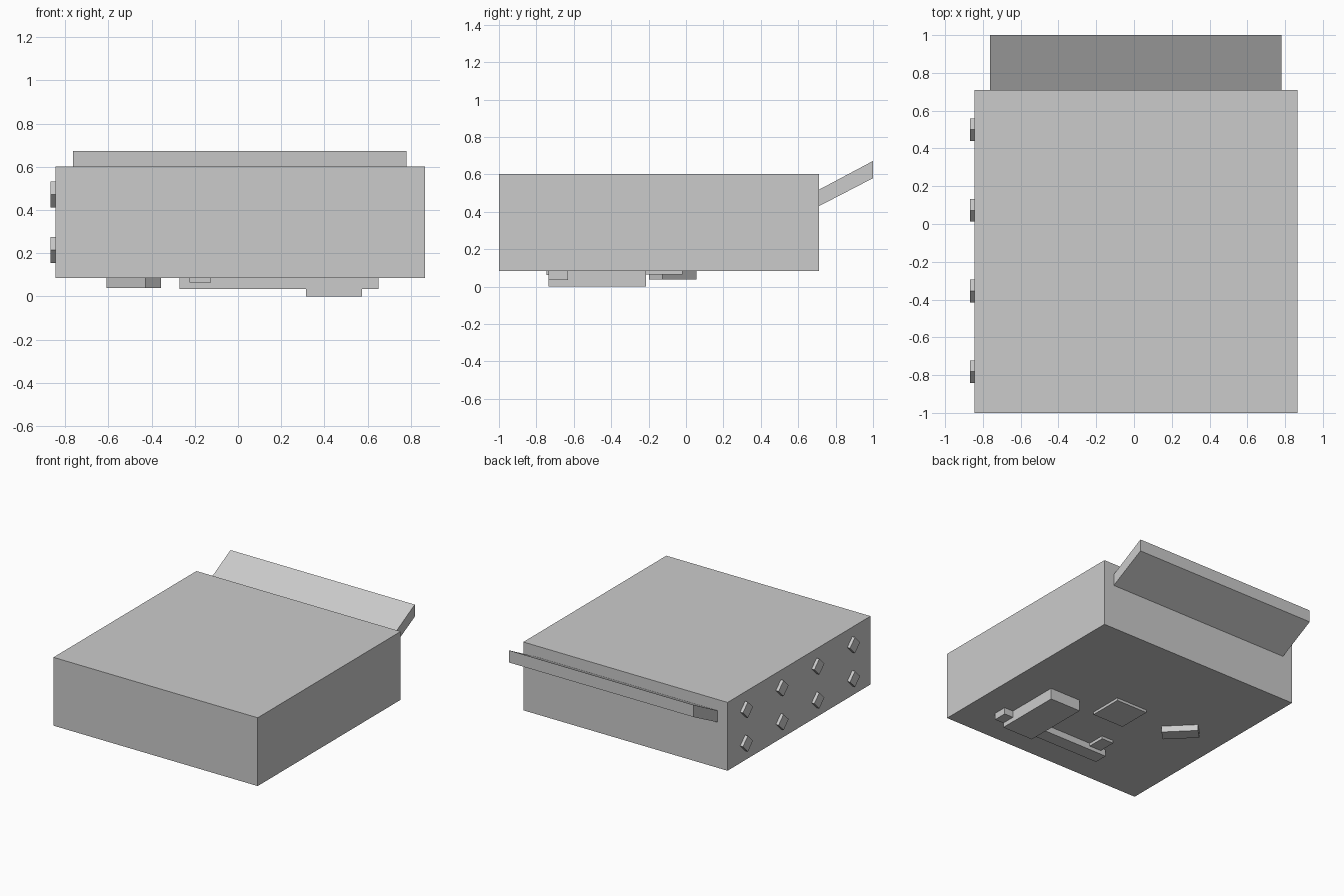
import bpy, bmesh
from math import radians
from mathutils import Matrix

if "Cube" in bpy.data.objects:
    bpy.data.objects.remove(bpy.data.objects["Cube"])


def prism(name, outline, lo, hi, axis):
    """Extrude a closed 2D outline between lo and hi along the 'x' or 'z' axis."""
    place = (lambda p, d: (d, p[0], p[1])) if axis == 'x' else (lambda p, d: (p[0], p[1], d))
    bm = bmesh.new()
    face = bm.faces.new([bm.verts.new(place(p, lo)) for p in outline])
    ext = bmesh.ops.extrude_face_region(bm, geom=[face])
    verts = [g for g in ext['geom'] if isinstance(g, bmesh.types.BMVert)]
    bmesh.ops.translate(bm, verts=verts, vec=place((0, 0), hi - lo))
    bmesh.ops.recalc_face_normals(bm, faces=bm.faces)
    mesh = bpy.data.meshes.new(name)
    bm.to_mesh(mesh)
    bm.free()
    obj = bpy.data.objects.new(name, mesh)
    bpy.context.collection.objects.link(obj)
    return obj


def box(name, x, y, z):
    rect = [(x[0], y[0]), (x[1], y[0]), (x[1], y[1]), (x[0], y[1])]
    return prism(name, rect, z[0], z[1], 'z')


BASE = 0.085

# Main case
box("case", (-0.845, 0.865), (-1.0, 0.71), (BASE, 0.602))

# Sloping flap on the back
prism("back_flap", [(0.71, 0.43), (1.0, 0.58), (1.0, 0.672), (0.71, 0.518)],
      -0.763, 0.78, 'x')

# Two rows of diamond studs on the left side
r = 0.06
for row, z in enumerate((0.215, 0.471)):
    for col in range(4):
        y = -0.782 + col * 0.427
        prism(f"side_stud_{row}_{col}",
              [(y - r, z), (y, z - r), (y + r, z), (y, z + r)], -0.868, -0.845, 'x')

# Parts on the underside
box("underside_block", (0.315, 0.575), (-0.735, -0.215), (0.0, BASE))
box("underside_bar", (-0.27, 0.65), (-0.735, -0.63), (0.035, BASE))
box("underside_cross_plate", (-0.225, -0.125), (-0.745, -0.495), (0.063, BASE))
box("underside_square_plate", (-0.13, 0.135), (-0.28, -0.02), (0.065, BASE))

# Turned foot on the underside
foot = box("turned_foot", (-0.128, 0.128), (-0.051, 0.051), (0.038, BASE))
foot.data.transform(Matrix.Translation((-0.482, -0.07, 0)) @ Matrix.Rotation(radians(-45), 4, 'Z'))
